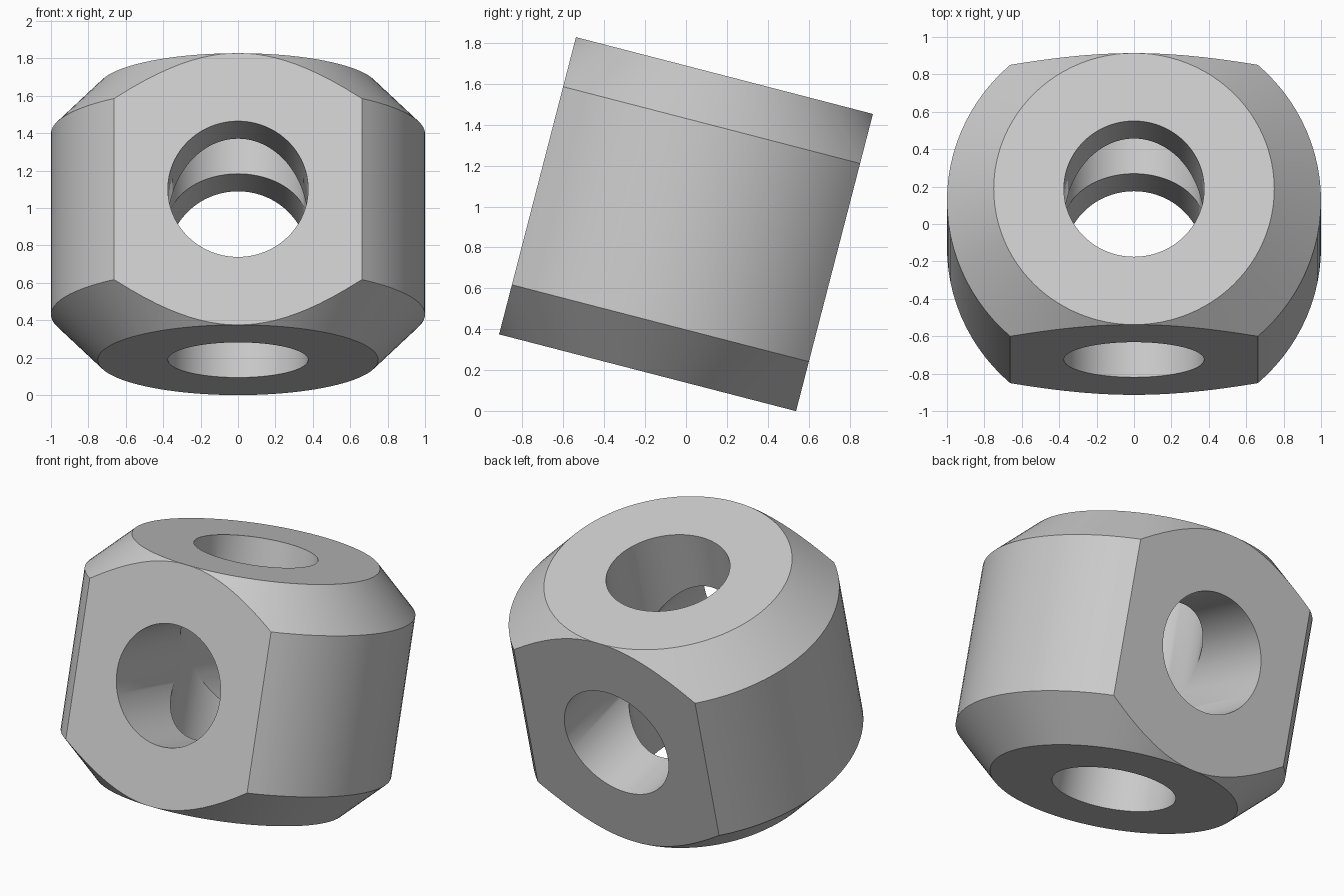
import bpy
import bmesh
import math
from mathutils import Matrix, Vector

cube = bpy.data.objects.get("Cube")
if cube:
    bpy.data.objects.remove(cube, do_unlink=True)

RADIUS, HALF, CHAMFER, BORE = 1.0, 0.75, 0.25, 0.375
SEGMENTS = 96
TILT = math.radians(-14.5)

grey = bpy.data.materials.new("plain grey")
grey.use_nodes = True
grey.diffuse_color = (0.6, 0.6, 0.6, 1)
grey.node_tree.nodes["Principled BSDF"].inputs["Base Color"].default_value = (0.6, 0.6, 0.6, 1)


def make_object(name, bm):
    bmesh.ops.recalc_face_normals(bm, faces=bm.faces)
    mesh = bpy.data.meshes.new(name)
    bm.to_mesh(mesh)
    bm.free()
    mesh.materials.append(grey)
    obj = bpy.data.objects.new(name, mesh)
    bpy.context.collection.objects.link(obj)
    return obj


def ring(bm, radius, z):
    return bmesh.ops.create_circle(
        bm, segments=SEGMENTS, radius=radius, matrix=Matrix.Translation((0, 0, z)))["verts"]


# Body: a cylinder chamfered at both ends
bm = bmesh.new()
rings = [ring(bm, r, z) for r, z in (
    (RADIUS - CHAMFER, -HALF), (RADIUS, CHAMFER - HALF),
    (RADIUS, HALF - CHAMFER), (RADIUS - CHAMFER, HALF))]
for low, high in zip(rings, rings[1:]):
    for i in range(SEGMENTS):
        j = (i + 1) % SEGMENTS
        bm.faces.new((low[i], low[j], high[j], high[i]))
bm.faces.new(rings[0][::-1])
bm.faces.new(rings[-1])

# Front and back flats
for side in (-1, 1):
    cut = bmesh.ops.bisect_plane(
        bm, geom=bm.verts[:] + bm.edges[:] + bm.faces[:], dist=1e-5,
        plane_co=(0, side * (HALF - 0.0005), 0), plane_no=(0, side, 0), clear_outer=True)
    edges = [e for e in cut["geom_cut"] if isinstance(e, bmesh.types.BMEdge) and e.is_boundary]
    bmesh.ops.holes_fill(bm, edges=edges, sides=0)
body = make_object("bored_body", bm)

# Two crossing bores
for name, turn in (("upright_bore", 0), ("level_bore", math.pi / 2)):
    bm = bmesh.new()
    bmesh.ops.create_cone(bm, cap_ends=True, segments=SEGMENTS, radius1=BORE,
                          radius2=BORE, depth=3, matrix=Matrix.Rotation(turn, 4, "X"))
    cutter = make_object(name, bm)
    cutter.hide_render = True
    mod = body.modifiers.new(name, "BOOLEAN")
    mod.operation = "DIFFERENCE"
    mod.solver = "EXACT"
    mod.object = cutter
    bpy.context.view_layer.objects.active = body
    bpy.ops.object.modifier_apply(modifier=name)
    bpy.data.objects.remove(cutter, do_unlink=True)

# Lean the body back and rest it on the ground
body.data.transform(Matrix.Rotation(TILT, 4, "X"))
lowest = min(v.co.z for v in body.data.vertices)
body.data.transform(Matrix.Translation(Vector((0, 0, -lowest))))

bpy.ops.object.select_all(action="DESELECT")
body.select_set(True)
bpy.context.view_layer.objects.active = body
bpy.ops.object.shade_smooth_by_angle(angle=math.radians(25))
